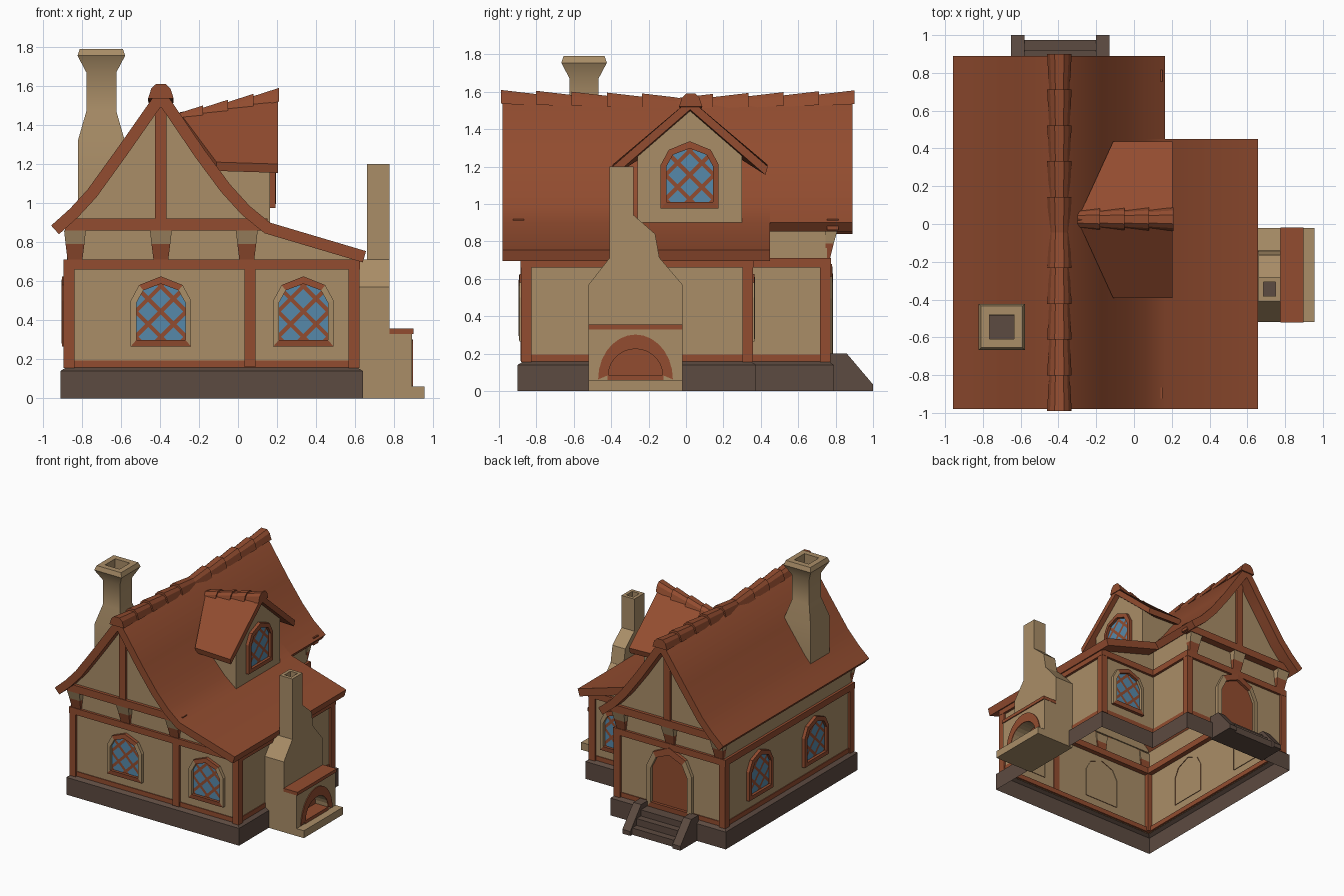
import bpy, bmesh, math
from mathutils import Vector

if "Cube" in bpy.data.objects:
    bpy.data.objects.remove(bpy.data.objects["Cube"])

def material(name, col):
    m = bpy.data.materials.new(name)
    m.diffuse_color = (*col, 1)
    m.use_nodes = True
    m.node_tree.nodes["Principled BSDF"].inputs["Base Color"].default_value = m.diffuse_color
    return m

TAN = material("tan plaster", (0.40, 0.27, 0.137))
RED = material("red brown timber", (0.29, 0.073, 0.029))
DARK = material("dark stone", (0.108, 0.069, 0.052))
BLUE = material("blue glass", (0.094, 0.25, 0.40))

def finish(name, bm, mats, smooth=None, recalc=True):
    if recalc:
        bmesh.ops.recalc_face_normals(bm, faces=bm.faces[:])
    me = bpy.data.meshes.new(name)
    bm.to_mesh(me)
    bm.free()
    for m in mats:
        me.materials.append(m)
    ob = bpy.data.objects.new(name, me)
    bpy.context.collection.objects.link(ob)
    if smooth:
        bpy.ops.object.select_all(action='DESELECT')
        ob.select_set(True)
        bpy.context.view_layer.objects.active = ob
        bpy.ops.object.shade_smooth_by_angle(angle=math.radians(smooth))
    return ob

def loft(name, rings, mat, caps=(True, True), smooth=None):
    """Skin closed rings of 3D points."""
    bm = bmesh.new()
    vs = [[bm.verts.new(p) for p in r] for r in rings]
    n = len(rings[0])
    for a, b in zip(vs, vs[1:]):
        for i in range(n):
            bm.faces.new((a[i], a[(i + 1) % n], b[(i + 1) % n], b[i]))
    if caps[0]:
        bm.faces.new(vs[0][::-1])
    if caps[1]:
        bm.faces.new(vs[-1])
    return finish(name, bm, [mat], smooth)

def prism(name, pts, axis, a, b, mat, smooth=None):
    """Extrude a side profile along x (points y,z) or y (points x,z)."""
    put = (lambda p, t: (t, p[0], p[1])) if axis == 'x' else (lambda p, t: (p[0], t, p[1]))
    return loft(name, [[put(p, t) for p in pts] for t in (a, b)], mat, smooth=smooth)

def rect(x0, x1, y0, y1, z):
    return [(x0, y0, z), (x1, y0, z), (x1, y1, z), (x0, y1, z)]

def box(name, x0, x1, y0, y1, z0, z1, mat):
    return loft(name, [rect(x0, x1, y0, y1, z0), rect(x0, x1, y0, y1, z1)], mat)

def offset(pts, d):
    """Shift an open 2D path to its right-hand side with mitred corners."""
    ps = [Vector(p) for p in pts]
    ns = [Vector((b.y - a.y, a.x - b.x)).normalized() for a, b in zip(ps, ps[1:])]
    out = []
    for i, p in enumerate(ps):
        n1, n2 = ns[max(i - 1, 0)], ns[min(i, len(ns) - 1)]
        out.append(tuple(p + (n1 + n2) * (d / (1 + n1.dot(n2)))))
    return out

def plan(d):
    """L-shaped house plan, inset by d."""
    return [(-.91 + d, -.9 + d), (.64 - d, -.9 + d), (.64 - d, .375 - d),
            (.125 - d, .375 - d), (.125 - d, .79 - d), (-.91 + d, .79 - d)]

# stone base, open underneath
loft("stone_base", [[(x, y, z) for x, y in plan(d)] for d, z in ((0, 0), (0, .14), (.036, .162))],
     DARK, (False, False))

# roof slabs: full profile over the side wing, short profile behind it
RC = [(-.957, .885), (-.86, .972), (-.77, 1.07), (-.615, 1.285), (-.44, 1.535), (-.395, 1.56),
      (-.35, 1.535), (-.17, 1.27), (-.04, 1.095), (.06, .985), (.164, .90), (.656, .754)]
for name, path, y0, y1 in (("roof_front", RC, -.98, .45), ("roof_back", RC[:-1], .45, .89)):
    prism(name, path + offset(path, .06)[::-1], 'y', y0, y1, RED, 30)

# wall shell
mid = offset(RC, .03)
slope = [p for p in mid[1:-1]][::-1]
back_slope = [p for p in slope if p[0] < .085]
xz = lambda pts, y: [(x, y, z) for x, z in pts]
yz = lambda pts, x: [(x, y, z) for y, z in pts]
quad = lambda a, b, h: [(a, .15), (b, .15), (b, h), (a, h)]
walls = [xz([(-.875, .15), (.605, .15), (.605, .745)] + slope + [(-.875, .92)], -.865),
         xz([(-.875, .15), (.09, .15), (.09, .91)] + back_slope + [(-.875, .92)], .755),
         xz([(.09, .15), (.605, .15), (.605, .745), (.15, .88), (.09, .92)], .34),
         yz(quad(-.865, .755, .92), -.875), yz(quad(-.865, .34, .745), .605), yz(quad(.34, .755, .91), .09)]

def facets(name, polys, centre, mat):
    bm = bmesh.new()
    for p in polys:
        f = bm.faces.new([bm.verts.new(v) for v in p])
        f.normal_update()
        if f.normal.dot(f.calc_center_median() - Vector(centre)) < 0:
            f.normal_flip()
    return finish(name, bm, [mat], recalc=False)

facets("walls", walls, (-.13, -.05, .6), TAN)

# overhanging gables with beams and brackets, front and back
gable = [(-.87, .87), (.12, .87)] + [p for p in slope if p[1] > .9]
for side, wall, s in (("front", -.865, -1), ("back", .755, 1)):
    span = lambda a, b: sorted((wall + s * a, wall + s * b))
    prism("gable_" + side, gable, 'y', *span(-.01, .035), TAN)
    box("gable_beam_" + side, -.885, .15, *span(0, .06), .86, .92, RED)
    box("king_post_" + side, -.425, -.365, *span(0, .055), .92, 1.5, RED)
    for x in (-.835, -.395, .045):
        r = [rect(x - w, x + w, *span(-.01, d), z) for w, d, z in
             ((.038, .015, .71), (.048, .035, .79), (.056, .055, .86))]
        loft("bracket_foot_" + side, r[:2], RED)
        loft("bracket_head_" + side, r[1:], TAN)

# timber frame round the plan
corners = plan(.045)
for i, (x, y) in enumerate(corners):
    if i != 3:
        box("corner_post", x - .028, x + .028, y - .028, y + .028, .155, .7, RED)
box("front_post", .033, .09, -.885, -.86, .16, .7, RED)
for nm, ins, t, z0, z1 in (("rail", .045, .03, .66, .712), ("sill_strip", .04, .011, .155, .195)):
    c = plan(ins)
    for (ax, ay), (bx, by) in zip(c, c[1:] + c[:1]):
        box(nm, min(ax, bx) - t, max(ax, bx) + t, min(ay, by) - t, max(ay, by) + t, z0, z1, RED)

# ridge tiles
def tile(name, p0, p1, s0, s1, side):
    side, up = Vector(side), Vector((0, 0, 1))
    sec = [(-.062, -.07), (-.047, -.022), (-.024, 0), (.024, 0), (.047, -.022), (.062, -.07)]
    loft(name, [[Vector(p) + side * (u * s) + up * (v * s) for u, v in sec]
                for p, s in ((p0, s0), (p1, s1))], RED)

for i in range(10):
    a, b = -.99 + .189 * i, -.99 + .189 * (i + 1)
    lo, hi = (a, b) if i < 5 else (b, a)
    z = 1.585 + .025 * abs(lo)
    tile("ridge_tile", (-.395, lo, z), (-.395, hi, z - .022), 1.05, .88, (1, 0, 0))
for i in range(4):
    x = .21 - .13 * i
    tile("dormer_ridge_tile", (x, .025, 1.59 - .03 * i), (x - .14, .025, 1.545 - .03 * i), 1, .8, (0, 1, 0))

# dormer
sides = [[(.165, y, .9), (.165, y, 1.27), (-.2, y, 1.27), (-.08, y, 1.1), (.06, y, .95)] for y in (-.26, .30)]
facets("dormer_walls", sides + [yz([(-.26, .89), (.30, .89), (.30, 1.26), (.02, 1.51), (-.26, 1.26)], .165)],
       (0, .02, 1.1), TAN)
for s in (-1, 1):
    top = [(-.3, .022, 1.465), (.205, .022, 1.56), (.205, .022 + s * .415, 1.2), (-.11, .022 + s * .415, 1.21)]
    loft("dormer_roof", [top, [(x, y - s * .012, z - .045) for x, y, z in top]], RED)

# windows and door: raised arched frame round a panel, glass cut into a lattice
ARCH = [(-.155, 0), (.155, 0), (.155, .235), (.112, .315), (0, .36), (-.112, .315), (-.155, .235)]
INNER = [(-.125, .035), (.125, .035), (.125, .225), (.09, .288), (0, .322), (-.09, .288), (-.125, .225)]

def window(name, origin, U, N, side_mat, scale=(1, 1), panel=BLUE):
    O, U, N, Z = Vector(origin), Vector(U), Vector(N), Vector((0, 0, 1))
    at = lambda p, w: O + U * (p[0] * scale[0]) + Z * (p[1] * scale[1]) + N * w
    bm = bmesh.new()
    rings = [[bm.verts.new(at(p, w)) for p in pts] for pts, w in
             ((ARCH, -.005), (ARCH, .026), (INNER, .03), (INNER, .008))]
    for a, b in zip(rings, rings[1:]):
        for i in range(7):
            j = (i + 1) % 7
            f = bm.faces.new((a[i], a[j], b[j], b[i]))
            f.material_index = 0 if i in (0, 3, 4) else 1
    finish(name + "_frame", bm, [RED, side_mat])
    bm = bmesh.new()
    bm.faces.new([bm.verts.new(at(p, .008)) for p in INNER])
    P, H = .13, .015
    if panel == BLUE:
        for s in (-1, 1):
            for k in range(-3, 6):
                for e in (-H, H):
                    bmesh.ops.bisect_plane(bm, geom=bm.verts[:] + bm.edges[:] + bm.faces[:],
                                           plane_co=O + Z * (k * P + .05 + e), plane_no=Z + U * s)
        for f in bm.faces:
            c = f.calc_center_median() - O
            bar = [abs((c.z + s * c.dot(U) - .05 + P / 2) % P - P / 2) < H for s in (-1, 1)]
            f.material_index = 1 if any(bar) else 0
    bm.normal_update()
    for f in bm.faces:
        if f.normal.dot(N) < 0:
            f.normal_flip()
    finish(name + "_panel", bm, [panel, RED], recalc=False)

for x in (-.395, .335):
    window("front_window", (x, -.865, .265), (1, 0, 0), (0, -1, 0), TAN)
for y in (.32, -.39):
    window("left_window", (-.875, y, .265), (0, 1, 0), (-1, 0, 0), RED)
window("wing_back_window", (.36, .34, .265), (1, 0, 0), (0, 1, 0), TAN)
window("dormer_window", (.165, .02, .975), (0, 1, 0), (1, 0, 0), RED)
window("door", (-.395, .755, .15), (1, 0, 0), (0, 1, 0), TAN, (1.3, 1.47), RED)

# door steps with cheek walls
for x in (-.65, -.20):
    prism("step_cheek", [(.77, 0), (1, 0), (1, .035), (.86, .2), (.77, .2)], 'x', x, x + .07, DARK)
for y, z in ((.865, .16), (.92, .11), (.975, .055)):
    box("step", -.59, -.19, .77, y, 0, z, DARK)

# roof chimney with open flue
def stack(name, cx, cy, rings, mat):
    return loft(name, [rect(cx - a, cx + a, cy - b, cy + b, z) for a, b, z in rings], mat, smooth=32)

stack("roof_chimney", -.70, -.545, [(w, w, z) for w, z in (
    (.12, 1.0), (.12, 1.32), (.077, 1.47), (.077, 1.67), (.122, 1.755), (.11, 1.79), (.065, 1.79), (.065, 1.70))], TAN)
box("roof_chimney_flue", -.764, -.636, -.609, -.481, 1.70, 1.708, DARK)

# side chimney
prism("side_chimney_body", [(-.52, 0), (-.02, 0), (-.02, .57), (-.14, .71), (-.41, .71), (-.52, .57)],
      'x', .606, .775, TAN)
prism("side_chimney_shoulder", [(-.41, .70), (-.14, .70), (-.165, .84), (-.28, .94), (-.28, 1.05), (-.41, 1.05)],
      'x', .66, .775, TAN)
stack("side_chimney_top", .7175, -.345, [(.0575, .065, 1.05), (.0575, .065, 1.2), (.032, .038, 1.2), (.032, .038, 1.13)], TAN)
box("side_chimney_flue", .686, .749, -.382, -.308, 1.13, 1.137, DARK)

# oven with arched mouth
arc = lambda rx, rz, z: [(-.27 - rx * math.cos(math.pi * i / 14), z + rz * math.sin(math.pi * i / 14)) for i in range(15)]
mouth = arc(.145, .14, .085)
prism("oven", [(-.52, 0), (-.415, 0)] + mouth + [(-.125, 0), (-.02, 0), (-.02, .335), (-.52, .335)], 'x', .77, .89, TAN)
prism("oven_arch", arc(.2, .24, .062) + mouth[::-1], 'x', .888, .897, RED)
box("oven_sill", .775, .895, -.42, -.12, .05, .086, RED)
box("oven_back", .775, .783, -.415, -.125, .06, .23, RED)
box("oven_mantel", .775, .898, -.522, -.018, .33, .357, RED)
box("hearth", .775, .955, -.52, -.02, 0, .06, TAN)
